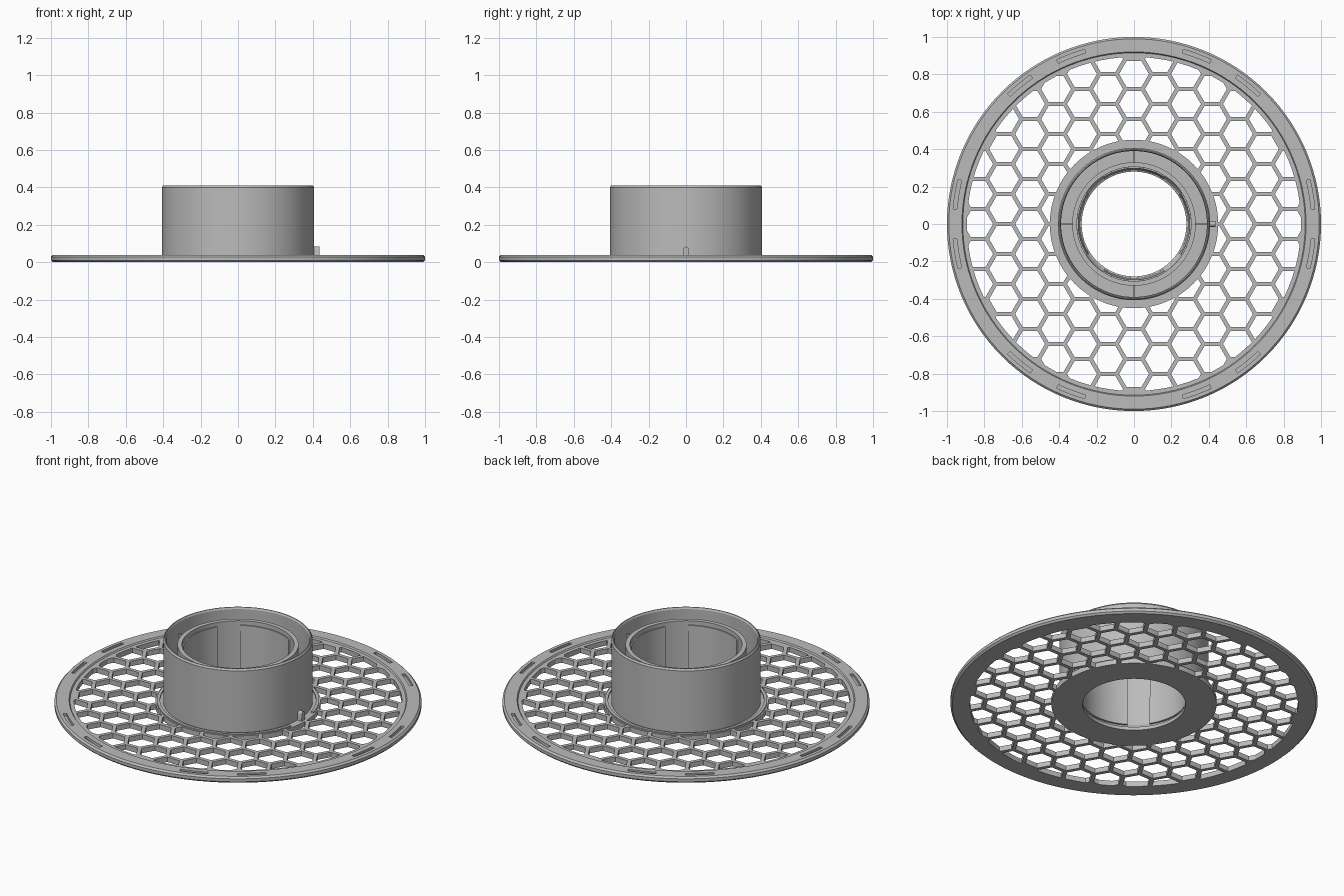
import bpy, bmesh
from math import sin, cos, pi, radians, sqrt, hypot
from mathutils import Matrix

if "Cube" in bpy.data.objects:
    bpy.data.objects.remove(bpy.data.objects["Cube"])

grey = bpy.data.materials.new("plain grey")
grey.use_nodes = True
COLOUR = (0.5, 0.5, 0.5, 1)
grey.diffuse_color = COLOUR
grey.node_tree.nodes["Principled BSDF"].inputs["Base Color"].default_value = COLOUR


def make(name, bm):
    bmesh.ops.recalc_face_normals(bm, faces=bm.faces)
    mesh = bpy.data.meshes.new(name)
    bm.to_mesh(mesh)
    bm.free()
    mesh.materials.append(grey)
    ob = bpy.data.objects.new(name, mesh)
    bpy.context.collection.objects.link(ob)
    return ob


def lathe(bm, profile, start=0, end=360, steps=128):
    """Sweep a closed (radius, z) profile round the z axis."""
    full = end - start == 360
    rings = []
    for i in range(steps if full else steps + 1):
        a = radians(start + (end - start) * i / steps)
        rings.append([bm.verts.new((r * cos(a), r * sin(a), z)) for r, z in profile])
    n = len(profile)
    for i in range(steps):
        p, q = rings[i], rings[(i + 1) % len(rings)]
        for j in range(n):
            k = (j + 1) % n
            bm.faces.new((p[j], q[j], q[k], p[k]))
    if not full:
        bm.faces.new(rings[0])
        bm.faces.new(rings[-1][::-1])


def box_profile(r0, r1, z0, z1):
    return [(r0, z0), (r1, z0), (r1, z1), (r0, z1)]


def prism(bm, outline, z0, z1):
    low = [bm.verts.new((x, y, z0)) for x, y in outline]
    face = bm.faces.new(low)
    new = bmesh.ops.extrude_face_region(bm, geom=[face])["geom"]
    bmesh.ops.translate(bm, vec=(0, 0, z1 - z0),
                        verts=[v for v in new if isinstance(v, bmesh.types.BMVert)])


def boolean(target, tool, operation):
    """Apply a boolean and throw the tool away."""
    mod = target.modifiers.new("cut", "BOOLEAN")
    mod.object, mod.operation, mod.solver = tool, operation, "EXACT"
    bpy.context.view_layer.update()
    graph = bpy.context.evaluated_depsgraph_get()
    result = bpy.data.meshes.new_from_object(target.evaluated_get(graph))
    target.modifiers.clear()
    target.data = result
    bpy.data.objects.remove(tool)


def smooth(ob):
    bpy.ops.object.select_all(action="DESELECT")
    ob.select_set(True)
    bpy.context.view_layer.objects.active = ob
    bpy.ops.object.shade_smooth_by_angle(angle=radians(25))


# Flange: thin disc with a raised rim and a chamfered edge
bm = bmesh.new()
lathe(bm, [(0.28, 0), (0.99, 0), (1, 0.01), (1, 0.028), (0.99, 0.038),
           (0.92, 0.038), (0.915, 0.03), (0.3, 0.03), (0.28, 0.02)])
flange = make("flange", bm)

# Honeycomb openings, trimmed to the band between hub and rim
PITCH = 0.1604
bm = bmesh.new()
hole = (PITCH - 0.022) / sqrt(3)
for col in range(-7, 8):
    for row in range(-7, 8):
        x = col * PITCH * sqrt(3) / 2
        y = (row + (col % 2) / 2) * PITCH
        if 0.4 < hypot(x, y) < 0.94:
            prism(bm, [(x + hole * cos(k * pi / 3), y + hole * sin(k * pi / 3))
                       for k in range(6)], -0.05, 0.1)
honeycomb = make("honeycomb_cutter", bm)
bm = bmesh.new()
lathe(bm, box_profile(0.45, 0.893, -0.03, 0.08))
boolean(honeycomb, make("band_cutter", bm), "INTERSECT")
boolean(flange, honeycomb, "DIFFERENCE")

# Pairs of shallow slots round the rim
bm = bmesh.new()
for group in range(6):
    for side in (-1, 1):
        mid = group * 60 + side * 9.5
        lathe(bm, box_profile(0.95, 0.97, 0.022, 0.06), mid - 4.7, mid + 4.7, 8)
boolean(flange, make("slot_cutter", bm), "DIFFERENCE")
smooth(flange)

# Hub: outer drum with bevelled lip
bm = bmesh.new()
lathe(bm, [(0.393, 0.02), (0.407, 0.02), (0.407, 0.4), (0.4, 0.41),
           (0.395, 0.41), (0.39, 0.4)])
smooth(make("hub_drum", bm))

# Raised collar at the foot of the drum, open beside the catch
bm = bmesh.new()
lathe(bm, box_profile(0.425, 0.442, 0.02, 0.038), 14, 346, 120)
smooth(make("hub_collar", bm))

# Inner bore tube with a tapered foot
bm = bmesh.new()
lathe(bm, [(0.28, 0.01), (0.33, 0.01), (0.33, 0.37), (0.305, 0.37), (0.302, 0.045)])
smooth(make("bore_tube", bm))

# Four pads lining the bore and four thin webs joining the tubes
for quarter in range(4):
    a = quarter * 90
    bm = bmesh.new()
    lathe(bm, [(0.288, 0.04), (0.304, 0.04), (0.307, 0.345), (0.298, 0.345)],
          a - 33, a + 33, 24)
    smooth(make(f"bore_pad_{quarter + 1}", bm))
    bm = bmesh.new()
    prism(bm, [(0.325, -0.002), (0.395, -0.002), (0.395, 0.002), (0.325, 0.002)], 0.02, 0.33)
    bm.transform(Matrix.Rotation(radians(a), 4, "Z"))
    make(f"web_{quarter + 1}", bm)

# Small round-topped catch beside the drum
bm = bmesh.new()
arch = [(-0.017, 0.02), (0.017, 0.02)]
arch += [(0.015 * cos(k * pi / 8), 0.068 + 0.015 * sin(k * pi / 8)) for k in range(9)]
prism(bm, arch, 0.403, 0.435)
bm.transform(Matrix(((0, 0, 1, 0), (1, 0, 0, 0), (0, 1, 0, 0), (0, 0, 0, 1))))
smooth(make("catch", bm))
